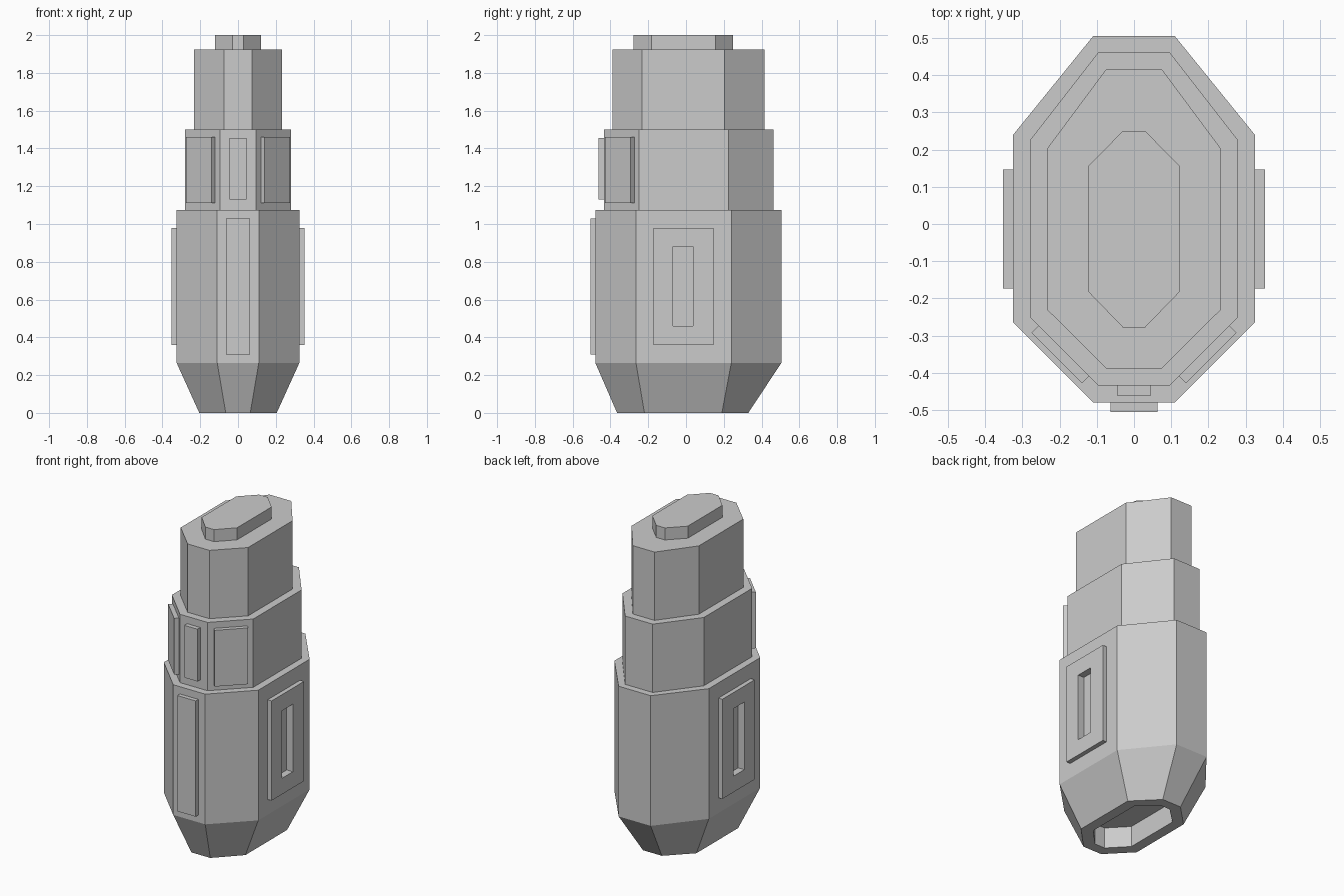
import bpy, bmesh, math
from mathutils import Matrix

if "Cube" in bpy.data.objects:
    bpy.data.objects.remove(bpy.data.objects["Cube"])

grey = bpy.data.materials.new("plain grey")
grey.diffuse_color = (0.6, 0.6, 0.6, 1)
grey.use_nodes = True
grey.node_tree.nodes["Principled BSDF"].inputs["Base Color"].default_value = grey.diffuse_color


def finish(name, bm):
    bmesh.ops.recalc_face_normals(bm, faces=bm.faces)
    me = bpy.data.meshes.new(name)
    bm.to_mesh(me)
    bm.free()
    me.materials.append(grey)
    ob = bpy.data.objects.new(name, me)
    bpy.context.collection.objects.link(ob)
    return ob


def octagon(z, wide, narrow, front, front_side, back_side, back):
    """Ring of eight corners, mirrored about x = 0."""
    right = [(narrow, front), (wide, front_side), (wide, back_side), (narrow, back)]
    return [(x, y, z) for x, y in right] + [(-x, y, z) for x, y in reversed(right)]


def loft(name, rings):
    """Closed solid through a stack of octagons."""
    bm = bmesh.new()
    vs = [[bm.verts.new(c) for c in r] for r in rings]
    for a, b in zip(vs, vs[1:]):
        for i in range(8):
            j = (i + 1) % 8
            bm.faces.new((a[i], a[j], b[j], b[i]))
    bm.faces.new(vs[0])
    bm.faces.new(vs[-1])
    return finish(name, bm)


def box(name, lo, hi, angle=0.0):
    """Box between two corners; angle turns it about its own centre."""
    mid = [(a + b) / 2 for a, b in zip(lo, hi)]
    size = [b - a for a, b in zip(lo, hi)]
    bm = bmesh.new()
    bmesh.ops.create_cube(bm, size=1, matrix=Matrix.Translation(mid)
                          @ Matrix.Rotation(angle, 4, 'Z') @ Matrix.Diagonal((*size, 1)))
    return finish(name, bm)


def cut(ob, cutter):
    m = ob.modifiers.new("slot", 'BOOLEAN')
    m.operation = 'DIFFERENCE'
    m.solver = 'EXACT'
    m.object = cutter
    cutter.hide_render = True


# Lower body: recess in the base, flat rim, tapered foot, straight wall
lower = (0.325, 0.11, -0.48, -0.265, 0.24, 0.505)
recess = (0.14, 0.035, -0.30, -0.19, 0.17, 0.27)
body = loft("lower_body", [
    octagon(0.13, *recess),
    octagon(0.0, *recess),
    octagon(0.0, 0.205, 0.065, -0.365, -0.22, 0.19, 0.33),
    octagon(0.265, *lower),
    octagon(1.075, *lower)])

# Stepped upper tiers
tiers = [
    ("middle_tier", 1.075, 1.5, (0.28, 0.095, -0.435, -0.25, 0.225, 0.463)),
    ("upper_tier", 1.5, 1.925, (0.232, 0.075, -0.388, -0.232, 0.205, 0.416)),
    ("top_cap", 1.925, 2.0, (0.122, 0.03, -0.278, -0.183, 0.157, 0.25))]
for name, z0, z1, shape in tiers:
    loft(name, [octagon(z0, *shape), octagon(z1, *shape)])

# Front plates
box("lower_front_plate", (-0.063, -0.506, 0.31), (0.063, -0.47, 1.03))
box("upper_front_plate", (-0.045, -0.463, 1.13), (0.045, -0.425, 1.455))

for side, label in ((1, "right"), (-1, "left")):
    # Angled plates on the front corners of the middle tier
    cx, cy = side * 0.194, -0.347
    box(f"{label}_angled_plate", (cx - 0.096, cy - 0.019, 1.11),
        (cx + 0.096, cy + 0.019, 1.46), side * math.pi / 4)

    # Side plates with a narrow slot sunk through into the body
    xs = sorted((side * 0.315, side * 0.352))
    plate = box(f"{label}_side_plate", (xs[0], -0.173, 0.36), (xs[1], 0.146, 0.98))
    xs = sorted((side * 0.31, side * 0.40))
    slot = box(f"{label}_slot_cutter", (xs[0], -0.07, 0.46), (xs[1], 0.036, 0.88))
    cut(plate, slot)
    cut(body, slot)
